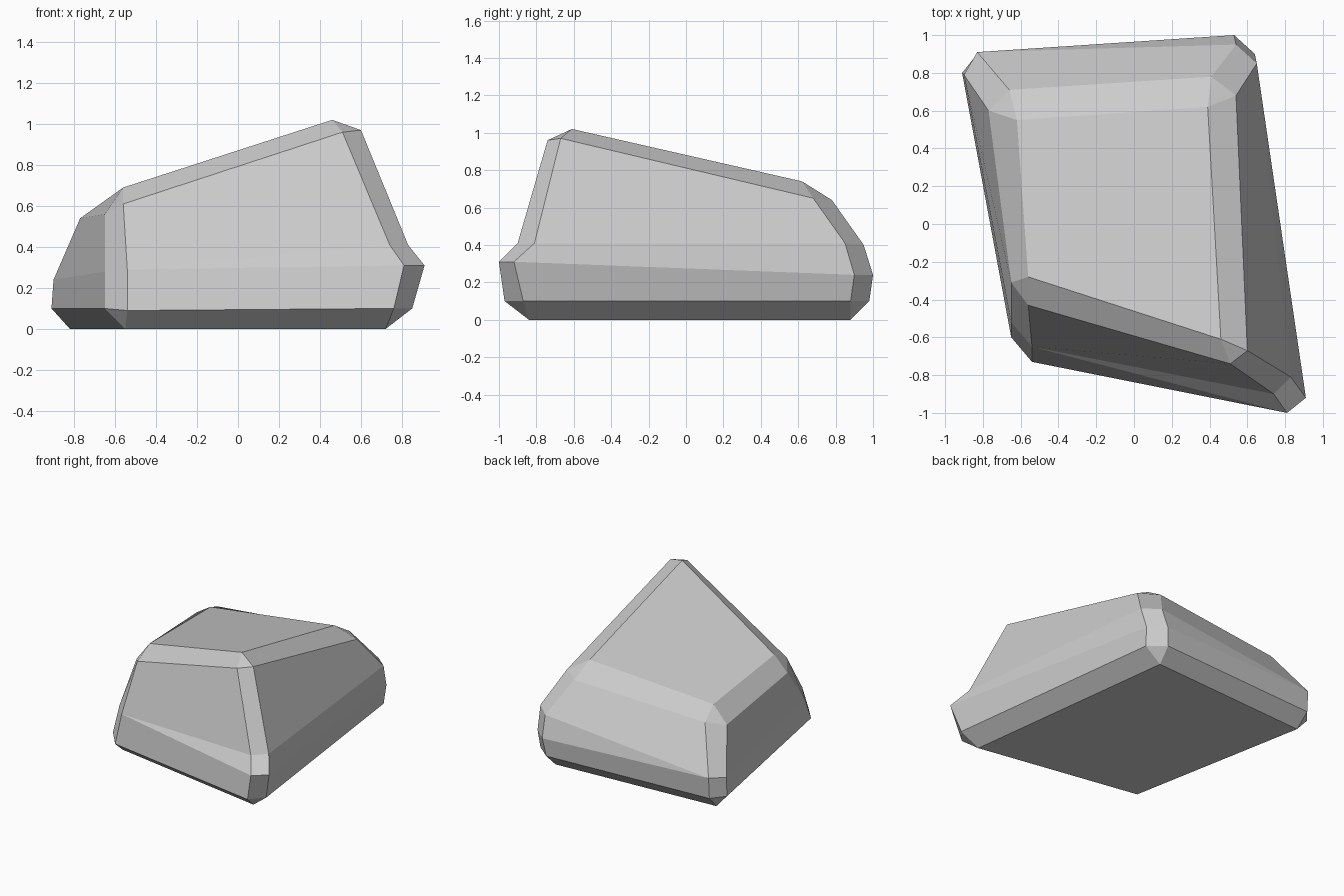
import bpy
import bmesh
from mathutils import Vector

# Remove the default object
default_cube = bpy.data.objects.get("Cube")
if default_cube:
    bpy.data.objects.remove(default_cube, do_unlink=True)


def make_material(name, colour):
    material = bpy.data.materials.new(name)
    material.use_nodes = True
    material.diffuse_color = colour
    shader = material.node_tree.nodes["Principled BSDF"]
    shader.inputs["Base Color"].default_value = colour
    shader.inputs["Roughness"].default_value = 0.9
    return material


# Each corner of the boulder is a chamfer: a foot point, a crown point, and two
# edge profiles running up from the foot to the crown (centimetre units).
# "along" is the edge on the front or back face, "side" the one on the flank.
front_left = dict(
    foot=(72, -84, 0), crown=(46, -61, 102),
    along=[(76, -97, 10), (81, -100, 31), (74, -90, 41), (51, -74, 96)],
    side=[(85, -87, 10), (91, -92, 31), (83, -81, 41), (60, -67, 97)])
back_left = dict(
    foot=(50, 88, 0), crown=(39, 62, 74),
    along=[(51, 98, 10), (53, 100, 24), (54, 95, 40), (41, 78, 64)],
    side=[(63, 88, 10), (64, 90, 24), (65, 85, 41), (54, 68, 65)])
back_right = dict(
    foot=(-82, 80, 0), crown=(-62, 55, 64),
    along=[(-83, 90, 10), (-83, 91, 26), (-66, 71, 57)],
    side=[(-91, 80, 10), (-90, 79, 24), (-77, 60, 54)])
front_right = dict(
    foot=(-55, -62, 0), crown=(-56, -28, 69),
    along=[(-54, -73, 9), (-54, -65, 29), (-56, -43, 61)],
    side=[(-65, -60, 10), (-65, -52, 28), (-65, -31, 56)])


def edge_profile(bm, points):
    """Add an edge profile; a short one shares its middle point over two levels."""
    verts = [bm.verts.new(Vector(p) / 100) for p in points]
    if len(verts) == 3:
        verts.insert(1, verts[1])
    return verts


def add_face(bm, verts):
    """Add a face, dropping any repeated corner so that quads become triangles."""
    unique = list(dict.fromkeys(verts))
    if len(unique) > 2:
        bm.faces.new(unique)


def build_boulder(name, corners, material):
    bm = bmesh.new()
    feet, crowns, columns = [], [], []
    for index, corner in enumerate(corners):
        feet.append(bm.verts.new(Vector(corner["foot"]) / 100))
        crowns.append(bm.verts.new(Vector(corner["crown"]) / 100))
        pair = [edge_profile(bm, corner["along"]), edge_profile(bm, corner["side"])]
        # Going round anticlockwise, alternate which edge of the corner is met first
        columns += pair if index % 2 == 0 else pair[::-1]

    # Bands of faces round the flanks
    count = len(columns)
    for i in range(count):
        here, after = columns[i], columns[(i + 1) % count]
        for low in range(len(here) - 1):
            add_face(bm, [here[low], after[low], after[low + 1], here[low + 1]])

    # Bevels that join the flanks to the flat top and base
    for i in range(len(corners)):
        j = (i + 1) % len(corners)
        first, last = columns[2 * i], columns[2 * i + 1]
        following = columns[2 * j]
        add_face(bm, [first[-1], last[-1], crowns[i]])
        add_face(bm, [last[-1], following[-1], crowns[j], crowns[i]])
        add_face(bm, [last[0], first[0], feet[i]])
        add_face(bm, [following[0], last[0], feet[i], feet[j]])

    # Flat top and base
    add_face(bm, crowns)
    add_face(bm, feet[::-1])

    bmesh.ops.recalc_face_normals(bm, faces=bm.faces)
    mesh = bpy.data.meshes.new(name)
    bm.to_mesh(mesh)
    bm.free()
    mesh.materials.append(material)
    boulder = bpy.data.objects.new(name, mesh)
    bpy.context.collection.objects.link(boulder)
    return boulder


stone_grey = make_material("stone_grey", (0.6, 0.6, 0.6, 1))
build_boulder("boulder", [front_left, back_left, back_right, front_right], stone_grey)
